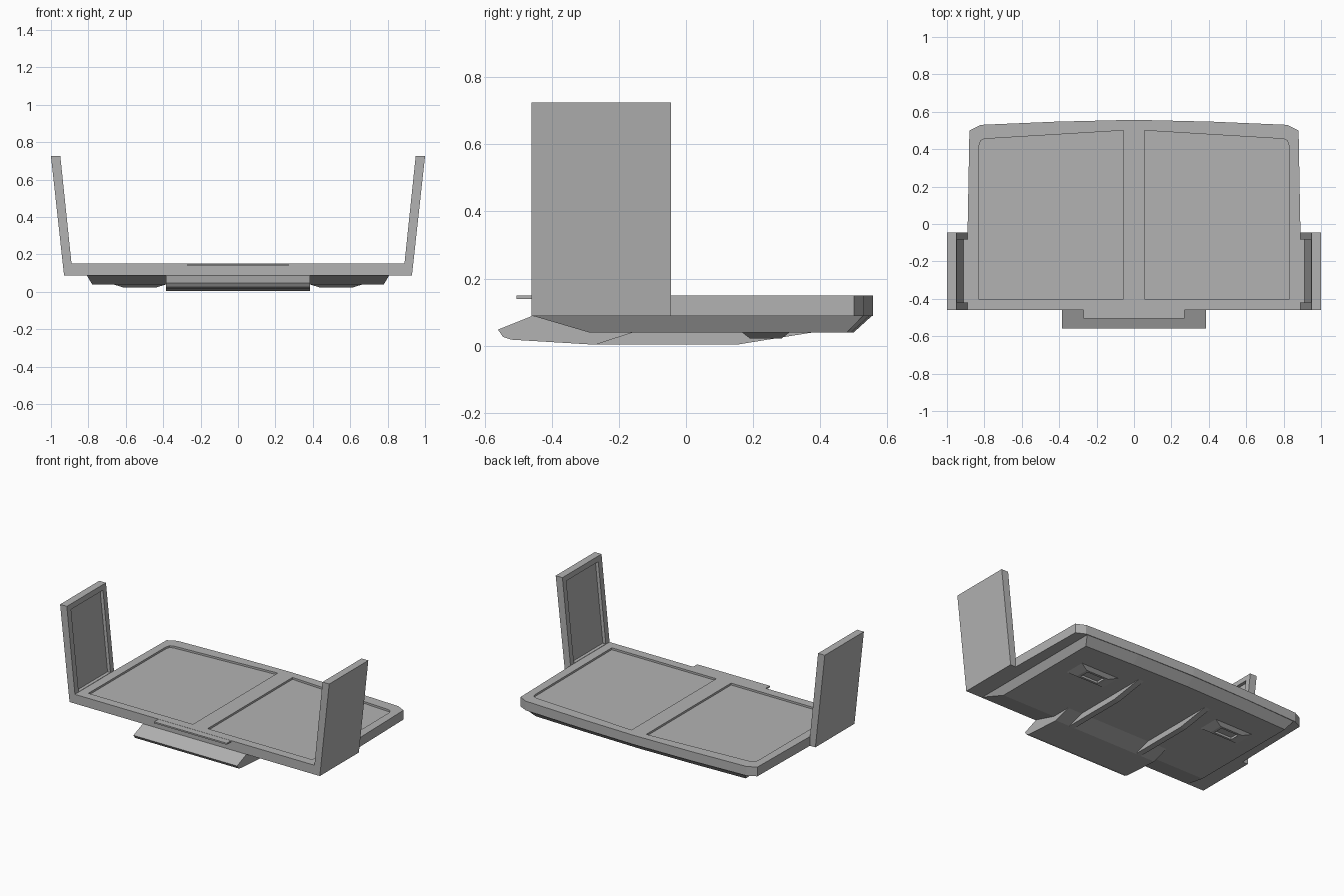
import bpy, bmesh

if "Cube" in bpy.data.objects:
    bpy.data.objects.remove(bpy.data.objects["Cube"])

grey = bpy.data.materials.new("plain grey")
grey.diffuse_color = (0.45, 0.45, 0.45, 1)
grey.use_nodes = True
grey.node_tree.nodes["Principled BSDF"].inputs["Base Color"].default_value = grey.diffuse_color


def loft(name, loop_a, loop_b):
    """Solid between two matching closed loops of 3D points."""
    bm = bmesh.new()
    a = [bm.verts.new(p) for p in loop_a]
    b = [bm.verts.new(p) for p in loop_b]
    n = len(a)
    bm.faces.new(a)
    bm.faces.new(b)
    for i in range(n):
        j = (i + 1) % n
        bm.faces.new((a[i], a[j], b[j], b[i]))
    bmesh.ops.recalc_face_normals(bm, faces=bm.faces)
    mesh = bpy.data.meshes.new(name)
    bm.to_mesh(mesh)
    bm.free()
    mesh.materials.append(grey)
    obj = bpy.data.objects.new(name, mesh)
    bpy.context.collection.objects.link(obj)
    return obj


def flat(name, pts, z0, z1):
    return loft(name, [(x, y, z0) for x, y in pts], [(x, y, z1) for x, y in pts])


def along_x(name, pts, x0, x1):
    return loft(name, [(x0, y, z) for y, z in pts], [(x1, y, z) for y, z in pts])


def along_y(name, pts, y0, y1):
    return loft(name, [(x, y0, z) for x, z in pts], [(x, y1, z) for x, z in pts])


def rect(x0, x1, y0, y1, z):
    return [(x0, y0, z), (x1, y0, z), (x1, y1, z), (x0, y1, z)]


def cut(obj, cutter):
    cutter.hide_render = True
    mod = obj.modifiers.new("recess", 'BOOLEAN')
    mod.operation = 'DIFFERENCE'
    mod.solver = 'EXACT'
    mod.object = cutter
    bpy.context.view_layer.objects.active = obj
    bpy.ops.object.modifier_apply(modifier=mod.name)
    bpy.data.objects.remove(cutter)


def mirrored(half):
    """Close a right-hand outline with its mirror image."""
    return half + [(-x, y) for x, y in reversed(half) if x > 0]


# Main tray with bowed back edge
tray = flat("tray", mirrored([(.89, -.46), (.89, -.05), (.88, .5), (.82, .53),
                              (.42, .547), (0, .557)]), .088, .15)

# Tapered underside
top = mirrored([(.81, -.46), (.81, .528), (.42, .547), (0, .555)])
low = mirrored([(.78, -.29), (.78, .48), (.42, .492), (0, .5)])
loft("underside", [(x, y, .09) for x, y in top], [(x, y, .04) for x, y in low])

# Front lip and nose skid below it
flat("front_lip", [(-.27, -.505), (.27, -.505), (.27, -.455), (-.27, -.455)], .139, .149)
along_x("nose_skid", [(-.56, .048), (-.545, .026), (-.52, .018), (-.27, .003),
                      (-.15, .042), (-.15, .075), (-.46, .088)], -.385, .385)

for s, side in ((1, "right"), (-1, "left")):
    # Shallow floor recess
    pts = [(.055, -.4), (.832, -.4), (.828, .42), (.82, .445), (.8, .455), (.055, .5)]
    cut(tray, flat("floor_cutter", [(s * x, y) for x, y in pts], .137, .2))

    # Leaning side panel with recessed inner face
    prof = [(.93, .088), (1, .725), (.95, .725), (.89, .15), (.89, .088)]
    panel = along_y(side + "_panel", [(s * x, z) for x, z in prof], -.46, -.045)
    hole = [(.8, .152), (.912, .152), (.968, .69), (.8, .69)]
    cut(panel, along_y("panel_cutter", [(s * x, z) for x, z in hole], -.42, -.082))

    # Thin runner under the base
    along_x(side + "_runner", [(-.3, .05), (-.27, .003), (.15, .003), (.38, .04), (.38, .05)],
            s * .24, s * .28)

    # Hollow foot block
    foot = loft(side + "_foot", rect(s * .38, s * .67, .165, .31, .041),
                rect(s * .44, s * .61, .19, .285, .022))
    cut(foot, loft("foot_cutter", rect(s * .46, s * .59, .205, .27, .0),
                   rect(s * .46, s * .59, .205, .27, .036)))
